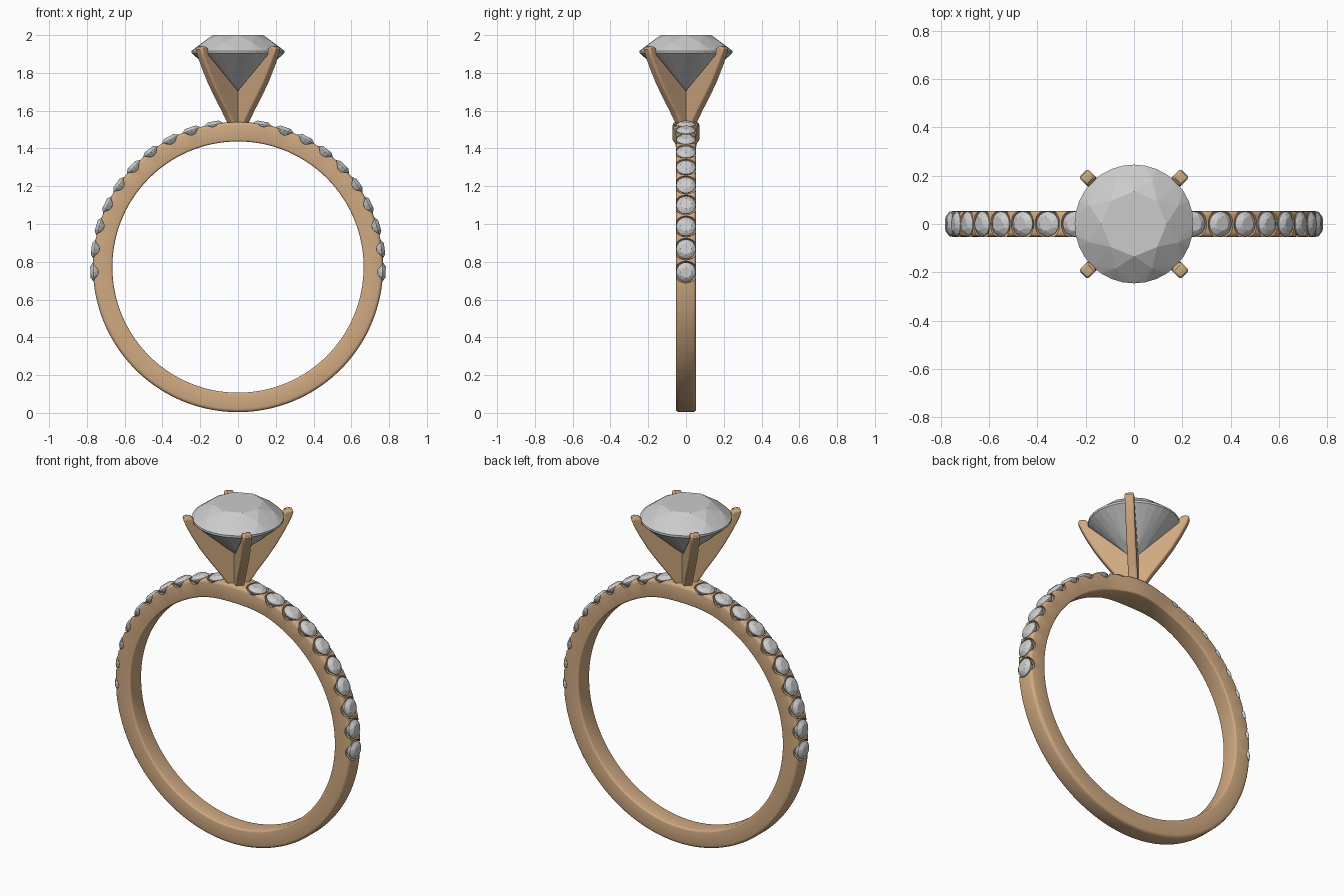
import bpy, bmesh
from math import sin, cos, pi, radians
from mathutils import Matrix, Vector

if "Cube" in bpy.data.objects:
    bpy.data.objects.remove(bpy.data.objects["Cube"])

CZ, R_IN, R_OUT = 0.772, 0.665, 0.768

gold = bpy.data.materials.new("rose_gold")
gold.diffuse_color = (0.63, 0.40, 0.22, 1)
gold.use_nodes = True
gold.node_tree.nodes["Principled BSDF"].inputs["Base Color"].default_value = gold.diffuse_color


def add_object(name, bm, mat=None):
    bmesh.ops.recalc_face_normals(bm, faces=bm.faces)
    me = bpy.data.meshes.new(name)
    bm.to_mesh(me)
    bm.free()
    ob = bpy.data.objects.new(name, me)
    bpy.context.collection.objects.link(ob)
    if mat:
        me.materials.append(mat)
    return ob


def select(ob):
    bpy.ops.object.select_all(action='DESELECT')
    ob.select_set(True)
    bpy.context.view_layer.objects.active = ob


def radial(angle, radius):
    # frame on the band: local z points outward
    pos = Vector((radius * cos(angle), 0, CZ + radius * sin(angle)))
    return Matrix.Translation(pos) @ Matrix.Rotation(pi / 2 - angle, 4, 'Y')


def brilliant(name, rings, tip):
    # faceted round gem: convex hull of rings (count, phase, radius, z)
    bm = bmesh.new()
    for n, phase, r, z in rings:
        for i in range(n):
            a = 2 * pi * (i + phase) / n
            bm.verts.new((r * cos(a), r * sin(a), z))
    bm.verts.new((0, 0, tip))
    bmesh.ops.convex_hull(bm, input=bm.verts)
    bmesh.ops.dissolve_limit(bm, angle_limit=radians(0.5), verts=bm.verts, edges=bm.edges)
    return add_object(name, bm)


# band: rounded rectangle swept round, slightly wider under the head
def section(half):
    pts = []
    for sy, r0, f, a0 in ((1, R_OUT, 0.018, 0), (-1, R_OUT, 0.018, 90),
                          (-1, R_IN, 0.01, 180), (1, R_IN, 0.01, 270)):
        cr = r0 - f if r0 == R_OUT else r0 + f
        for k in range(4):
            a = radians(a0 + 30 * k)
            pts.append((sy * (half - f) + f * cos(a), cr + f * sin(a)))
    return pts


bm = bmesh.new()
loops = []
N = 180
for i in range(N):
    a = 2 * pi * i / N
    t = max(0, 1 - abs(a - pi / 2) / radians(20))
    half = 0.054 + 0.017 * t * t * (3 - 2 * t)
    loops.append([bm.verts.new((r * cos(a), y, CZ + r * sin(a))) for y, r in section(half)])
for i in range(N):
    p, q = loops[i], loops[(i + 1) % N]
    for j in range(len(p)):
        k = (j + 1) % len(p)
        bm.faces.new((p[j], p[k], q[k], q[j]))
band = add_object("band", bm, gold)

# stone seats: scooped out so small corner prongs remain
angles = [radians(-2 + 9.15 * i) for i in range(10)]
angles += [pi - a for a in angles]
bm = bmesh.new()
for a in angles:
    bmesh.ops.create_uvsphere(bm, u_segments=24, v_segments=14, radius=1,
                              matrix=radial(a, 0.767) @ Matrix.Diagonal((0.058, 0.064, 0.052, 1)))
cutter = add_object("seat_cutter", bm)
cutter.hide_render = True
mod = band.modifiers.new("seats", 'BOOLEAN')
mod.operation, mod.solver, mod.object = 'DIFFERENCE', 'EXACT', cutter
select(band)
bpy.ops.object.modifier_apply(modifier=mod.name)
bpy.data.objects.remove(cutter)
bpy.ops.object.shade_smooth_by_angle(angle=radians(35))

# small stones along both shoulders
first = brilliant("pave_stone_1", [(8, 0, 0.029, 0.019), (8, 0.5, 0.041, 0.012),
                                   (16, 0, 0.052, 0.002), (16, 0, 0.052, -0.003),
                                   (8, 0.5, 0.036, -0.027)], -0.046)
for i, a in enumerate(angles):
    ob = first
    if i:
        ob = bpy.data.objects.new("pave_stone_%d" % (i + 1), first.data)
        bpy.context.collection.objects.link(ob)
    ob.matrix_world = radial(a, 0.763)

# centre stone
brilliant("centre_stone", [(8, 0, 0.135, 2.0), (8, 0.5, 0.199, 1.961),
                           (32, 0, 0.246, 1.917), (32, 0, 0.246, 1.905),
                           (8, 0.5, 0.06, 1.738)], 1.69)

# head: four fin shaped prongs on the diagonals
fin = [(0, 1.49), (0.042, 1.49), (0.058, 1.53), (0.105, 1.60), (0.16, 1.675), (0.21, 1.75),
       (0.255, 1.83), (0.285, 1.89), (0.298, 1.925), (0.294, 1.937), (0.28, 1.942),
       (0.255, 1.938), (0.243, 1.925), (0.243, 1.90), (0, 1.69)]
for i, name in enumerate(("back_right", "back_left", "front_left", "front_right")):
    bm = bmesh.new()
    face = bm.faces.new([bm.verts.new((r, -0.025, z)) for r, z in fin])
    ext = bmesh.ops.extrude_face_region(bm, geom=[face])
    bmesh.ops.translate(bm, vec=(0, 0.05, 0),
                        verts=[v for v in ext["geom"] if isinstance(v, bmesh.types.BMVert)])
    ob = add_object(name + "_prong", bm, gold)
    ob.rotation_euler.z = pi / 4 + i * pi / 2
    bev = ob.modifiers.new("soft_edges", 'BEVEL')
    bev.width, bev.segments, bev.limit_method, bev.angle_limit = 0.01, 3, 'ANGLE', radians(60)
    select(ob)
    bpy.ops.object.shade_smooth_by_angle(angle=radians(35))
